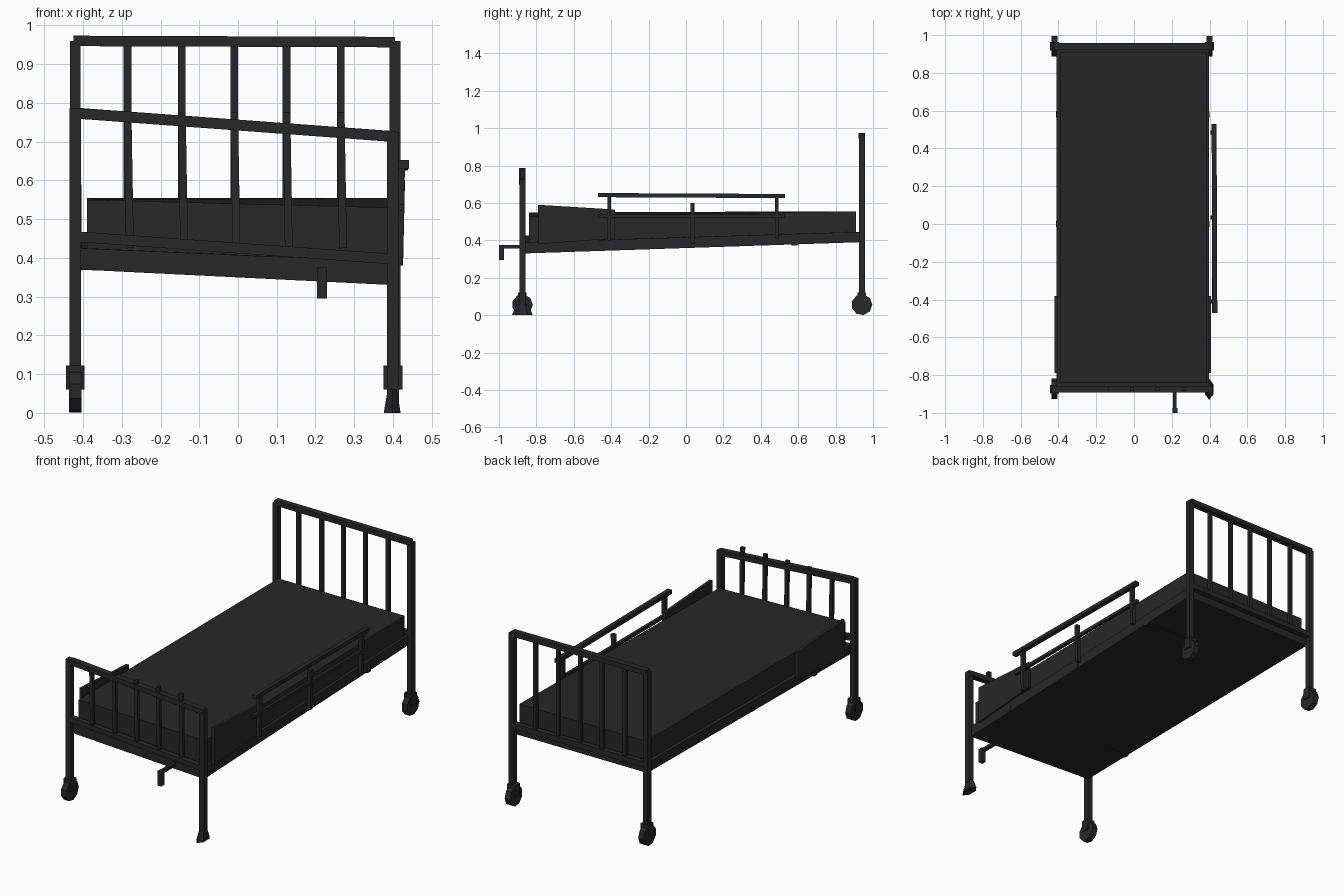
import bpy, bmesh, math
from mathutils import Vector, Matrix

cube = bpy.data.objects.get("Cube")
if cube:
    bpy.data.objects.remove(cube, do_unlink=True)

# One dark paint for everything
dark = bpy.data.materials.new("dark_grey")
dark.use_nodes = True
COLOUR = (0.02, 0.02, 0.02, 1)
dark.diffuse_color = COLOUR
bsdf = next(n for n in dark.node_tree.nodes if n.type == 'BSDF_PRINCIPLED')
bsdf.inputs["Base Color"].default_value = COLOUR


def finish(name, bm):
    bmesh.ops.recalc_face_normals(bm, faces=bm.faces)
    mesh = bpy.data.meshes.new(name)
    bm.to_mesh(mesh)
    bm.free()
    mesh.materials.append(dark)
    ob = bpy.data.objects.new(name, mesh)
    bpy.context.collection.objects.link(ob)
    return ob


def beam(name, p, q, w=0.03, h=0.03):
    """Square bar from p to q: w across, h in the other direction."""
    p, q = Vector(p), Vector(q)
    d = (q - p).normalized()
    side = Vector((1, 0, 0)) if abs(d.z) > 0.7 else d.cross(Vector((0, 0, 1)))
    side = (side - d * side.dot(d)).normalized()
    up = side.cross(d)
    rot = Matrix((side, up, d)).transposed().to_4x4()
    bm = bmesh.new()
    bmesh.ops.create_cube(bm, size=1)
    bm.transform(Matrix.Translation((p + q) / 2) @ rot
                 @ Matrix.Diagonal((w, h, (q - p).length, 1)))
    return finish(name, bm)


def slab(name, xs, ys, bottom, top):
    """Block whose corner heights go foot right, foot left, head right, head left."""
    bm = bmesh.new()
    bmesh.ops.create_cube(bm, size=1)
    for v in bm.verts:
        i = (v.co.x > 0) + 2 * (v.co.y > 0)
        z = (top if v.co.z > 0 else bottom)[i]
        v.co = (xs[v.co.x > 0], ys[v.co.y > 0], z)
    return finish(name, bm)


def wheel(name, x, y):
    bm = bmesh.new()
    bmesh.ops.create_cone(bm, cap_ends=True, segments=9, radius1=0.056,
                          radius2=0.056, depth=0.032)
    bm.transform(Matrix.Translation((x, y, 0.056)) @ Matrix.Rotation(math.pi / 2, 4, 'Y'))
    return finish(name, bm)


HEAD, FOOT = 0.94, -0.875
BARS = (-0.285, -0.145, -0.01, 0.125, 0.265)

# Mattress and sagging bed frame
slab("mattress", (-0.39, 0.385), (-0.84, 0.91),
     (0.41, 0.38, 0.43, 0.43), (0.55, 0.53, 0.555, 0.555))
slab("bed_frame", (-0.41, 0.398), (-0.865, 0.925),
     (0.37, 0.33, 0.39, 0.39), (0.425, 0.39, 0.445, 0.445))
for n, y in enumerate((0.58, 0.0, -0.55)):
    z = 0.36 + 0.02 * (y + 0.55)
    beam(f"cross_bar_{n}", (-0.412, y, z + 0.02), (0.4, y, z), 0.03, 0.022)

# Headboard
for side, x in (("right", -0.42), ("left", 0.405)):
    beam(f"head_post_{side}", (x, HEAD, 0.06), (x, HEAD, 0.96), 0.028, 0.032)
beam("head_top_rail", (-0.425, HEAD, 0.96), (0.405, HEAD, 0.957), 0.034, 0.027)
beam("head_lower_rail", (-0.42, HEAD, 0.447), (0.405, HEAD, 0.447), 0.03, 0.03)
for n, x in enumerate(BARS):
    beam(f"head_bar_{n}", (x, HEAD, 0.44), (x, HEAD, 0.955), 0.02, 0.018)

# Footboard, dropping toward one side
for side, x, z in (("right", -0.42, 0.785), ("left", 0.4, 0.725)):
    beam(f"foot_post_{side}", (x, FOOT, 0.05), (x, FOOT, z), 0.03, 0.032)
beam("foot_top_rail", (-0.41, FOOT, 0.773), (0.405, FOOT, 0.713), 0.034, 0.028)
beam("foot_lower_rail", (-0.42, FOOT, 0.455), (0.4, FOOT, 0.397), 0.03, 0.027)
for n, x in enumerate(BARS):
    beam(f"foot_bar_{n}", (x + 0.006, FOOT, 0.425), (x, FOOT, 0.775), 0.02, 0.018)

# Casters: three standing wheels with forks, one worn to a flared foot
for name, x, y in (("head_right", -0.42, HEAD), ("head_left", 0.4, HEAD),
                   ("foot_right", -0.42, FOOT)):
    wheel(f"wheel_{name}", x, y)
    beam(f"fork_{name}", (x, y, 0.06), (x, y, 0.122), 0.048, 0.045)
bm = bmesh.new()
bmesh.ops.create_cone(bm, cap_ends=True, segments=6, radius1=0.056, radius2=0.03, depth=0.06)
bm.transform(Matrix.Translation((0.398, FOOT, 0.03)) @ Matrix.Diagonal((0.45, 1, 1, 1)))
finish("flared_foot", bm)

# Crank under the footboard
beam("crank_arm", (0.215, -0.84, 0.365), (0.215, -1.0, 0.365), 0.018, 0.018)
beam("crank_handle", (0.217, -0.987, 0.295), (0.217, -0.987, 0.375), 0.025, 0.026)

# Raised safety rail
beam("safety_rail_top", (0.428, -0.47, 0.642), (0.424, 0.53, 0.637), 0.026, 0.022)
beam("safety_rail_middle", (0.42, -0.47, 0.53), (0.42, 0.53, 0.53), 0.016, 0.018)
for n, (y, low, high) in enumerate(((-0.41, 0.4, 0.64), (0.035, 0.38, 0.6),
                                    (0.485, 0.41, 0.64))):
    beam(f"safety_rail_post_{n}", (0.415, y, low), (0.42, y, high), 0.022, 0.02)

# Side panels near the foot
for side, x in (("right", -0.412), ("left", 0.4)):
    slab(f"side_panel_{side}", (x - 0.008, x + 0.008), (-0.79, -0.38),
         (0.38, 0.38, 0.41, 0.41), (0.59, 0.59, 0.565, 0.565))
